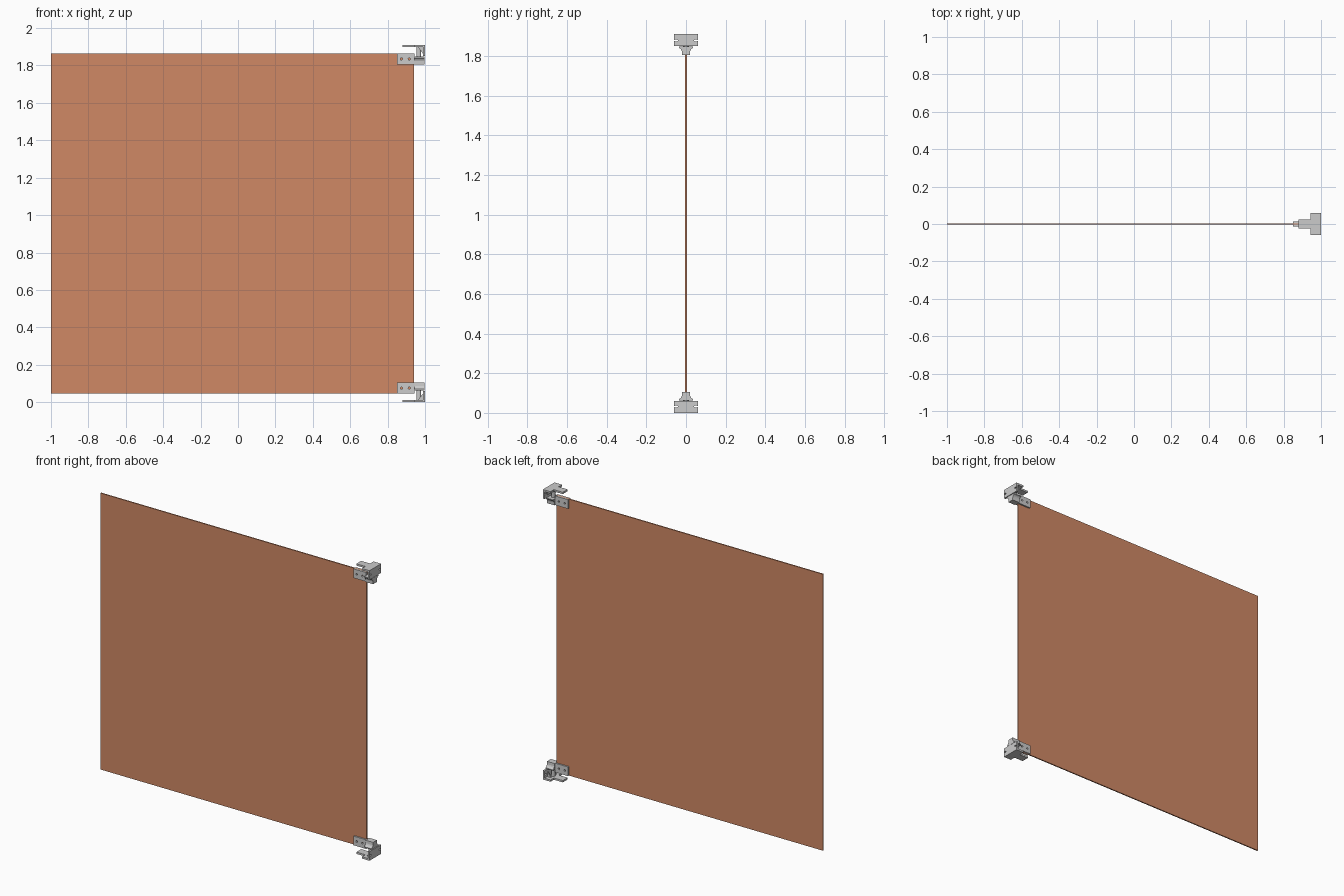
import bpy, bmesh, math
from mathutils import Vector

if "Cube" in bpy.data.objects:
    bpy.data.objects.remove(bpy.data.objects["Cube"])

H = 1.91  # total height; the upper hinge mirrors the lower one


def finish(name, bm, flip):
    if flip:
        for v in bm.verts:
            v.co.z = H - v.co.z
    bmesh.ops.recalc_face_normals(bm, faces=bm.faces)
    me = bpy.data.meshes.new(name)
    bm.to_mesh(me)
    bm.free()
    ob = bpy.data.objects.new(name, me)
    bpy.context.collection.objects.link(ob)
    return ob


def prism(name, pts, axis, a, b, flip=False):
    """Extrude a 2D outline along x (outline y,z), y (x,z) or z (x,y)."""
    place = {'x': lambda p: (a, p[0], p[1]),
             'y': lambda p: (p[0], a, p[1]),
             'z': lambda p: (p[0], p[1], a)}[axis]
    bm = bmesh.new()
    face = bm.faces.new([bm.verts.new(place(p)) for p in pts])
    new = bmesh.ops.extrude_face_region(bm, geom=[face])['geom']
    d = Vector([(b - a) * (axis == k) for k in 'xyz'])
    bmesh.ops.translate(bm, vec=d, verts=[g for g in new if isinstance(g, bmesh.types.BMVert)])
    return finish(name, bm, flip)


def rect(u0, u1, v0, v1):
    return [(u0, v0), (u1, v0), (u1, v1), (u0, v1)]


def circle(u, v, r, n=24):
    return [(u + r * math.cos(2 * math.pi * i / n), v + r * math.sin(2 * math.pi * i / n))
            for i in range(n)]


def stadium(u, v, half, r, n=8):
    right = [(u + half + r * math.cos(t), v + r * math.sin(t))
             for t in (-math.pi / 2 + math.pi * i / n for i in range(n + 1))]
    return right + [(2 * u - p, 2 * v - q) for p, q in right]


def cut(ob, cutters):
    for c in cutters:
        c.hide_render = True
        c.hide_set(True)
        m = ob.modifiers.new('cut', 'BOOLEAN')
        m.operation, m.object, m.solver = 'DIFFERENCE', c, 'EXACT'


# glass-like door panel
panel = prism('door_panel', rect(-1, 0.94, 0.045, 1.865), 'y', -0.004, 0.004)
mat = bpy.data.materials.new('panel_orange')
mat.diffuse_color = (0.63, 0.25, 0.13, 1)
mat.use_nodes = True
mat.node_tree.nodes["Principled BSDF"].inputs["Base Color"].default_value = mat.diffuse_color
panel.data.materials.append(mat)

for flip, tag in ((False, 'lower'), (True, 'upper')):
    # T-shaped mounting plate
    prism(tag + '_mount_plate',
          [(0.88, -0.025), (0.945, -0.025), (0.945, -0.06), (0.988, -0.06),
           (0.988, 0.06), (0.945, 0.06), (0.945, 0.025), (0.88, 0.025)],
          'z', 0, 0.012, flip)
    # upright wall plate with screw slots
    wall = prism(tag + '_wall_plate', rect(-0.06, 0.06, 0, 0.06), 'x', 0.988, 1.0, flip)
    cut(wall, [prism(tag + '_slot_cutter', stadium(s * 0.05, 0.032, 0.006, 0.004),
                     'x', 0.97, 1.02, flip) for s in (-1, 1)])
    # gusset ribs and pivot pin
    for s in (-1, 1):
        prism(tag + '_gusset', [(0.962, 0.012), (0.988, 0.012), (0.988, 0.045)],
              'y', s * 0.024, s * 0.032, flip)
    pin = prism(tag + '_pivot_pin', circle(0.966, 0, 0.012), 'z', 0.012, 0.066, flip)
    # flared clamp body standing on the pivot
    half = [(0.036, 0.063), (0.036, 0.069), (0.029, 0.073), (0.024, 0.079),
            (0.021, 0.087), (0.02, 0.105)]
    prism(tag + '_clamp_body', half + [(-y, z) for y, z in reversed(half)],
          'x', 0.944, 0.998, flip)
    # clamp jaws on both faces of the panel, with bolt holes
    for s, side in ((-1, 'front'), (1, 'back')):
        jaw = prism(f'{tag}_{side}_clamp_jaw', rect(0.85, 0.944, 0.045, 0.105),
                    'y', s * 0.004, s * 0.014, flip)
        cut(jaw, [prism(tag + '_hole_cutter', circle(x, 0.075, 0.006, 16),
                        'y', s * 0.002, s * 0.03, flip) for x in (0.874, 0.916)])
